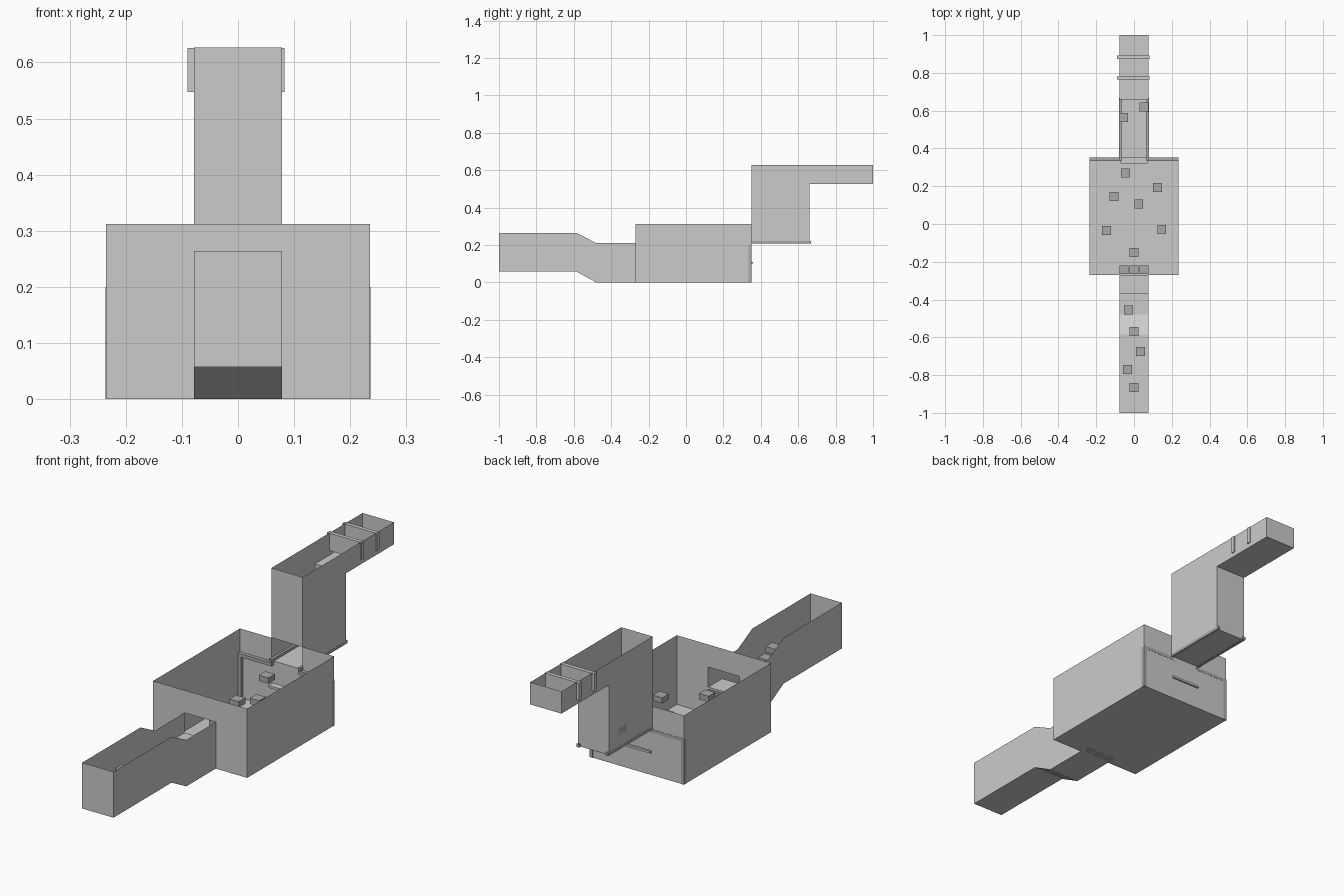
import bpy

if "Cube" in bpy.data.objects:
    bpy.data.objects.remove(bpy.data.objects["Cube"])

HW = 0.078          # half width of the passages
RW = 0.235          # half width of the room
Y0, Y1 = -0.27, 0.35
DOOR, TOP = 0.21, 0.312


def sheet(name, polys):
    """Mesh of zero-thickness panels, each given as a polygon."""
    verts, faces = [], []
    for p in polys:
        faces.append(list(range(len(verts), len(verts) + len(p))))
        verts += p
    me = bpy.data.meshes.new(name)
    me.from_pydata(verts, [], faces)
    ob = bpy.data.objects.new(name, me)
    bpy.context.collection.objects.link(ob)
    return ob


def box(name, lo, hi, mat=None):
    bpy.ops.mesh.primitive_cube_add(
        size=1, location=[(a + b) / 2 for a, b in zip(lo, hi)])
    ob = bpy.context.object
    ob.name = name
    ob.scale = [b - a for a, b in zip(lo, hi)]
    if mat:
        ob.data.materials.append(mat)
    return ob


def floor_strip(path):
    """Floor panels following (y, z) points."""
    return [[(-HW, a, c), (HW, a, c), (HW, b, d), (-HW, b, d)]
            for (a, c), (b, d) in zip(path, path[1:])]


def sides(profile):
    """The same (y, z) wall outline on both sides of a passage."""
    return [[(x, y, z) for y, z in profile] for x in (-HW, HW)]


def across(x0, x1, y, z0, z1):
    return [(x0, y, z0), (x1, y, z0), (x1, y, z1), (x0, y, z1)]


dark = bpy.data.materials.new("dark_grey")
dark.diffuse_color = (0.4, 0.4, 0.4, 1)
dark.use_nodes = True
dark.node_tree.nodes["Principled BSDF"].inputs["Base Color"].default_value = dark.diffuse_color

# Entry corridor with ramped floor and matching wall tops
low = [(-1, 0.057), (-0.585, 0.057), (-0.48, 0), (Y0, 0)]
high = [(Y0, DOOR), (-0.48, DOOR), (-0.585, 0.264), (-1, 0.264)]
sheet("entry_floor", floor_strip(low))
for wall, s in zip(("left", "right"), (0, 1)):
    # quads along the bent wall
    h = high[::-1]
    x = (-HW, HW)[s]
    sheet("entry_wall_" + wall,
          [[(x, *low[i]), (x, *low[i + 1]), (x, *h[i + 1]), (x, *h[i])]
           for i in range(3)])
sheet("entry_end_wall", [across(-HW, HW, -1, 0.057, 0.264)])

# Main room, open on top, with doorways front and back
sheet("room_floor", [[(-RW, Y0, 0), (RW, Y0, 0), (RW, Y1, 0), (-RW, Y1, 0)]])
sheet("room_side_walls",
      [[(x, Y0, 0), (x, Y1, 0), (x, Y1, TOP), (x, Y0, TOP)] for x in (-RW, RW)])
for name, y in (("room_front_wall", Y0), ("room_back_wall", Y1)):
    panels = [across(-RW, -HW, y, 0, TOP), across(HW, RW, y, 0, TOP)]
    panels.append(across(-HW, HW, y, DOOR, TOP) if y == Y0
                  else across(-HW, HW, y, 0, DOOR))
    sheet(name, panels)

# Vertical shaft and upper corridor
YS, UF, UT = 0.66, 0.527, 0.627
sheet("shaft_floor", floor_strip([(Y1, DOOR), (YS, DOOR)]))
sheet("shaft_front_wall", [across(-HW, HW, Y1, TOP, UT)])
sheet("shaft_back_wall", [across(-HW, HW, YS, DOOR, UF)])
sheet("shaft_side_walls", sides([(Y1, DOOR), (YS, DOOR), (YS, UT), (Y1, UT)]))
sheet("upper_floor", floor_strip([(YS, UF), (1, UF)]))
sheet("upper_side_walls", sides([(YS, UF), (1, UF), (1, UT), (YS, UT)]))
sheet("upper_end_wall", [across(-HW, HW, 1, UF, UT)])

# Gates across the upper corridor
for y in (0.773, 0.882):
    box("gate", (-0.09, y - 0.009, 0.547), (0.083, y + 0.009, 0.626))

# Thin ledges at the two room doorways
box("back_ledge", (-0.072, 0.32, 0.1), (0.072, 0.358, 0.11))
box("front_ledge", (-HW, -0.37, 0.11), (HW, Y0, 0.12))

# Trim: corner post, beam on the back wall, rail along the shaft
for s in (-1, 1):
    for name, lo, hi in (
            ("corner_post", (0.22, 0.334, 0), (0.236, 0.351, 0.2)),
            ("wall_beam", (0.066, 0.334, 0.192), (0.235, 0.351, 0.207)),
            ("shaft_rail", (0.066, 0.334, 0.208), (0.0785, 0.668, 0.222))):
        x0, x1 = sorted((s * lo[0], s * hi[0]))
        box(name, (x0, *lo[1:]), (x1, *hi[1:]), dark)

# Small floating blocks (x, y, centre z)
blocks = [(-0.03, -0.455, 0.12), (0, -0.57, 0.15), (0.035, -0.675, 0.15),
          (-0.035, -0.77, 0.15), (0, -0.865, 0.15),
          (0, -0.15, 0.147), (-0.145, -0.035, 0.13), (0.147, -0.03, 0.147),
          (-0.105, 0.146, 0.096), (0.025, 0.106, 0.15), (0.124, 0.194, 0.13),
          (-0.045, 0.27, 0.172), (-0.055, 0.563, 0.287), (0.052, 0.62, 0.4),
          (-0.053, -0.242, 0.013), (0, -0.242, 0.013), (0.053, -0.242, 0.013)]
R, H = 0.0235, 0.013
for x, y, z in blocks:
    box("block", (x - R, y - R, z - H), (x + R, y + R, z + H), dark)
